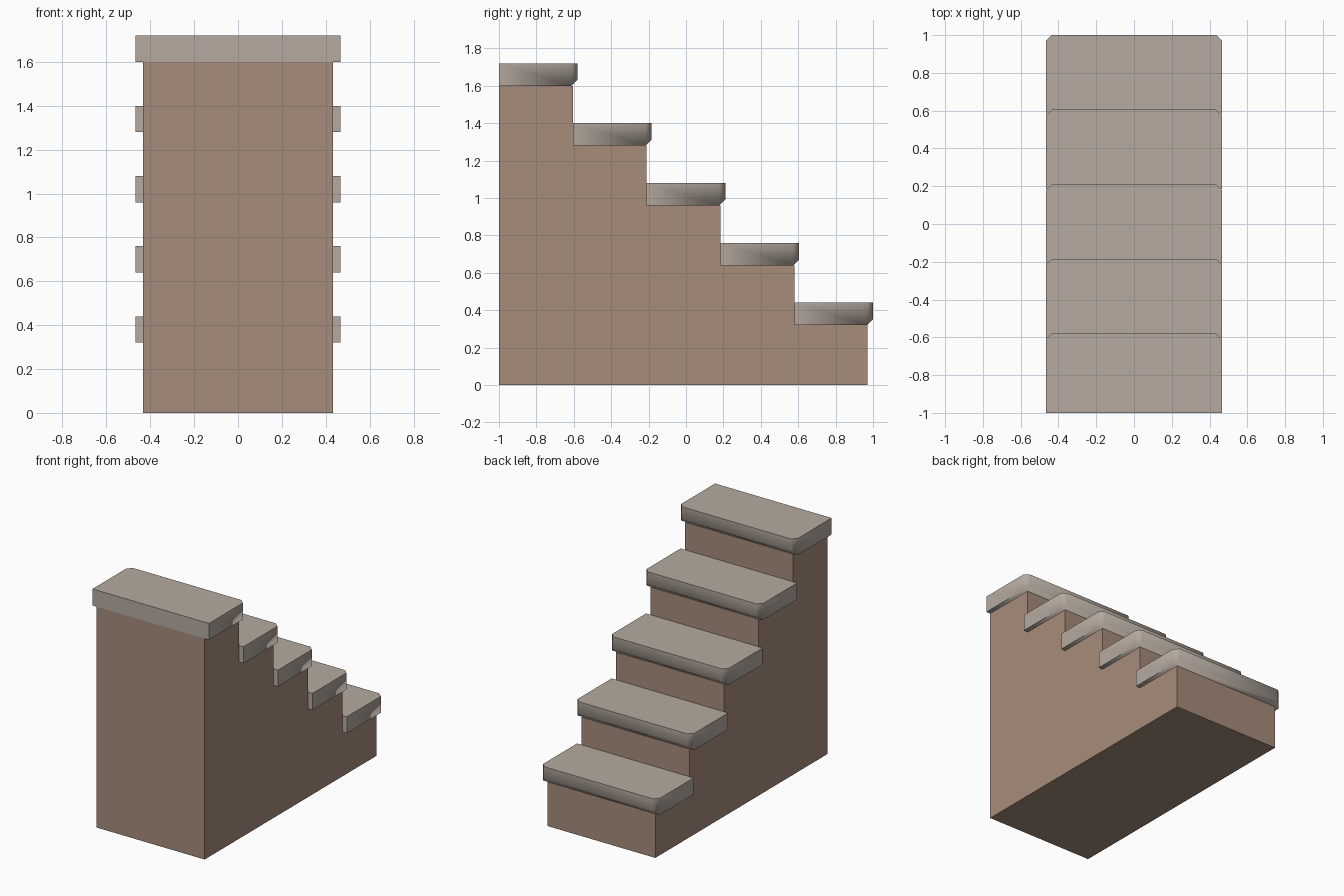
import bpy
import bmesh
import math

cube = bpy.data.objects.get("Cube")
if cube:
    bpy.data.objects.remove(cube, do_unlink=True)

STEPS = 5
RUN, RISE = 0.395, 0.32
THICK, DEPTH = 0.12, 0.42
BODY_HALF, TREAD_HALF = 0.433, 0.467
BEVEL = 0.032


def make_material(name, rgb):
    mat = bpy.data.materials.new(name)
    mat.use_nodes = True
    color = (*rgb, 1.0)
    mat.diffuse_color = color
    mat.node_tree.nodes["Principled BSDF"].inputs["Base Color"].default_value = color
    return mat


def add_object(name, bm, mat):
    bmesh.ops.recalc_face_normals(bm, faces=bm.faces)
    mesh = bpy.data.meshes.new(name)
    bm.to_mesh(mesh)
    bm.free()
    mesh.materials.append(mat)
    obj = bpy.data.objects.new(name, mesh)
    bpy.context.collection.objects.link(obj)
    return obj


body_mat = make_material("warm brown", (0.381, 0.262, 0.195))
tread_mat = make_material("pale taupe", (0.468, 0.402, 0.352))

# Stepped body: side profile extruded across the width
profile = [(-1, 0)]
for i in range(STEPS):
    top = RISE * (STEPS - i)
    back = -1 + RUN * i
    front = back + RUN if i < STEPS - 1 else 0.97
    profile += [(back, top), (front, top)]
profile.append((0.97, 0))
bm = bmesh.new()
side = bm.faces.new([bm.verts.new((-BODY_HALF, y, z)) for y, z in profile])
extruded = bmesh.ops.extrude_face_region(bm, geom=[side])["geom"]
bmesh.ops.translate(bm, vec=(2 * BODY_HALF, 0, 0),
                    verts=[v for v in extruded if isinstance(v, bmesh.types.BMVert)])
add_object("stair_body", bm, body_mat)

# Treads: slabs with a chamfered nose, cut at the front corners and lower edge
for i in range(STEPS):
    bm = bmesh.new()
    bmesh.ops.create_cube(bm, size=1)
    bmesh.ops.scale(bm, vec=(2 * TREAD_HALF, DEPTH, THICK), verts=bm.verts)
    nose = []
    for e in bm.edges:
        a, b = (v.co for v in e.verts)
        at_front = a.y > 0 and b.y > 0
        if at_front and not (a.z > 0 and b.z > 0):
            nose.append(e)
    bmesh.ops.bevel(bm, geom=nose, offset=BEVEL, segments=1, affect='EDGES')
    tread = add_object(f"tread_{i + 1}", bm, tread_mat)
    tread.location = (0, -1 + RUN * i + DEPTH / 2, RISE * (STEPS - i) + THICK / 2)
    bpy.ops.object.select_all(action='DESELECT')
    tread.select_set(True)
    bpy.context.view_layer.objects.active = tread
    bpy.ops.object.shade_smooth_by_angle(angle=math.radians(62))
